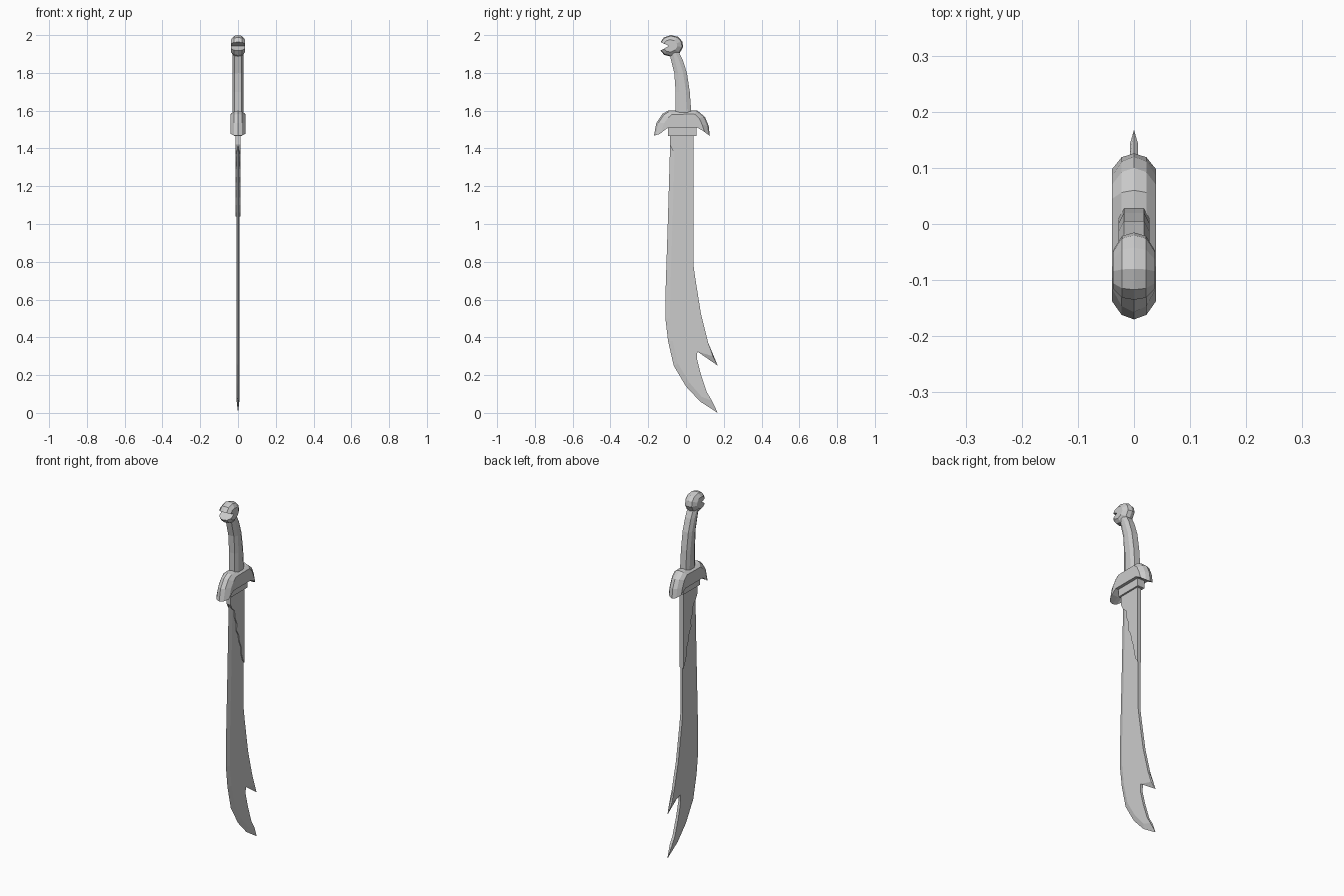
import bpy, bmesh


def layered(name, layers):
    """Loft matching (y, z) outlines stacked along +x, mirrored to -x."""
    stack = [(-x, o) for x, o in reversed(layers) if x > 0] + layers
    bm = bmesh.new()
    rings = [[bm.verts.new((x, y, z)) for y, z in o] for x, o in stack]
    n = len(rings[0])
    for a, b in zip(rings, rings[1:]):
        for i in range(n):
            j = (i + 1) % n
            bm.faces.new((a[i], a[j], b[j], b[i]))
    bm.faces.new(rings[0][::-1])
    bm.faces.new(rings[-1])
    bmesh.ops.recalc_face_normals(bm, faces=bm.faces)
    me = bpy.data.meshes.new(name)
    bm.to_mesh(me)
    bm.free()
    ob = bpy.data.objects.new(name, me)
    bpy.context.collection.objects.link(ob)
    return ob


def lerp(a, b, t):
    return [(p[0] + (q[0] - p[0]) * t, p[1] + (q[1] - p[1]) * t) for p, q in zip(a, b)]


def scaled(o, c, s):
    return [(c[0] + (y - c[0]) * s, c[1] + (z - c[1]) * s) for y, z in o]


# Blade: thick back, forked tip, bevelled cutting edge on -y
back = [(0.04, 1.47), (0.04, 0.78), (0.048, 0.72), (0.08, 0.52), (0.118, 0.37)]
fork = [(0.168, 0.25), (0.06, 0.325), (0.058, 0.285), (0.08, 0.2), (0.11, 0.11), (0.168, 0.0)]
edge = [(0.075, 0.06), (0.0, 0.14), (-0.065, 0.25), (-0.095, 0.38), (-0.109, 0.5),
        (-0.108, 0.65), (-0.095, 1.05), (-0.085, 1.39), (-0.085, 1.47)]
fork_in = [(0.142, 0.3)] + fork[1:5] + [(0.137, 0.065)]
edge_in = [(0.083, 0.085), (0.018, 0.16), (-0.043, 0.262)] + [(y + 0.025, z) for y, z in edge[3:]]
layered("blade", [(0.0, back + fork + edge), (0.0075, back + fork_in + edge_in)])

# Raised plate with a ragged lower border
layered("blade_plate", [(0.0125, [
    (-0.085, 1.47), (0.041, 1.47), (0.041, 1.04), (0.028, 1.06), (0.014, 1.10), (0.012, 1.14),
    (-0.005, 1.18), (-0.012, 1.22), (-0.03, 1.25), (-0.028, 1.29), (-0.045, 1.33),
    (-0.048, 1.37), (-0.07, 1.39), (-0.086, 1.42)])])

# Collar between blade and guard
layered("collar", [(0.022, [(-0.095, 1.52), (0.055, 1.52), (0.055, 1.467), (-0.095, 1.467)])])

# Crescent guard with faceted outer rim
guard = [(-0.17, 1.467), (-0.157, 1.535), (-0.125, 1.583), (-0.095, 1.6), (0.06, 1.6),
         (0.1, 1.567), (0.12, 1.52), (0.126, 1.467), (0.09, 1.493), (0.06, 1.51),
         (-0.095, 1.51), (-0.125, 1.488)]
guard_in = [(-0.138, 1.477), (-0.115, 1.535), (-0.095, 1.562), (-0.075, 1.58), (0.045, 1.582),
            (0.07, 1.56), (0.086, 1.525), (0.098, 1.487)] + guard[8:]
layered("guard", [(0.0, guard), (0.022, lerp(guard, guard_in, 0.25)), (0.039, guard_in)])

# Curved faceted grip
grip = [(-0.055, 1.59), (-0.055, 1.7), (-0.062, 1.8), (-0.09, 1.91),
        (-0.038, 1.91), (-0.018, 1.87), (0.005, 1.8), (0.02, 1.7), (0.028, 1.59)]
grip_in = [(y + (0.02 if i < 4 else -0.02), z) for i, (y, z) in enumerate(grip)]
layered("grip", [(0.018, grip), (0.028, grip_in)])

# Round pommel with an open wedge facing -y
apex = (-0.09, 1.943)
pommel = [apex, (-0.112, 1.954), (-0.135, 1.963), (-0.117, 1.988), (-0.08, 2.0), (-0.042, 1.991),
          (-0.02, 1.967), (-0.015, 1.937), (-0.033, 1.906), (-0.074, 1.885), (-0.115, 1.895),
          (-0.135, 1.918), (-0.112, 1.93)]
layered("pommel", [(0.0, pommel), (0.021, scaled(pommel, apex, 0.92)),
                   (0.037, scaled(pommel, apex, 0.58))])
